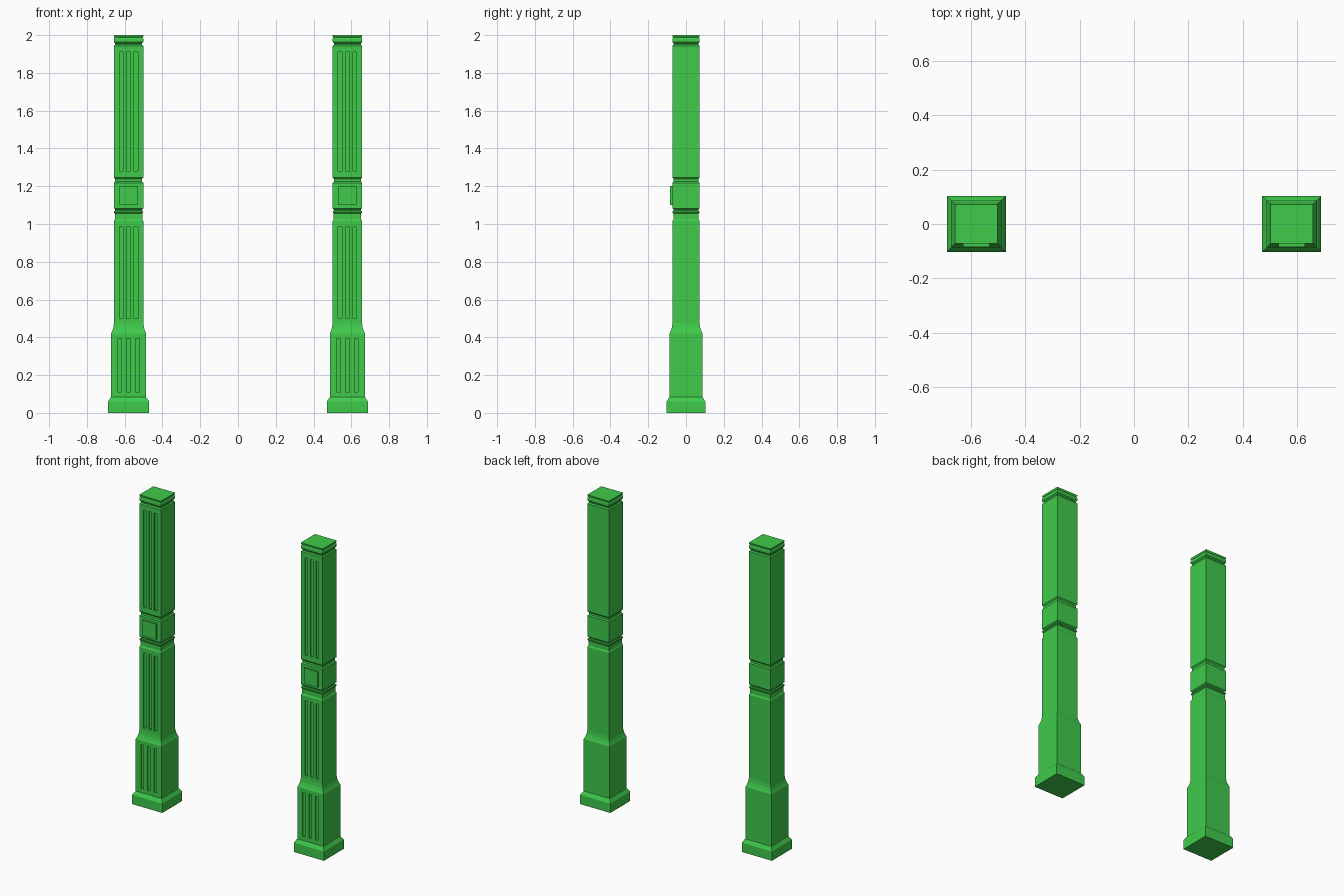
import bpy, bmesh

if "Cube" in bpy.data.objects:
    bpy.data.objects.remove(bpy.data.objects["Cube"])

SHAFT, PLINTH, BASE, NECK = 0.078, 0.093, 0.108, 0.071   # half widths in x
DY = 0.006                                              # posts are slightly shallower in y

# Half width and height, from the foot to the top
PROFILE = [
    (BASE, 0), (BASE, 0.06), (PLINTH + 0.003, 0.08), (PLINTH, 0.083),
    (PLINTH, 0.42), (0.087, 0.433), (0.081, 0.452), (SHAFT, 0.475),
    (SHAFT, 1.015), (NECK + 0.002, 1.025), (NECK + 0.002, 1.055),
    (SHAFT - 0.001, 1.06), (SHAFT - 0.001, 1.068), (NECK, 1.071), (NECK, 1.077),
    (SHAFT, 1.083), (SHAFT, 1.218), (NECK, 1.224), (NECK, 1.238),
    (SHAFT, 1.246), (SHAFT, 1.943), (NECK, 1.949), (NECK, 1.956),
    (SHAFT, 1.963), (SHAFT, 1.98), (SHAFT - 0.004, 1.988), (SHAFT, 1.994), (SHAFT, 2.0),
]

green = bpy.data.materials.new("green")
green.diffuse_color = (0.05, 0.6, 0.07, 1)
green.use_nodes = True
green.node_tree.nodes["Principled BSDF"].inputs["Base Color"].default_value = green.diffuse_color


def finish(name, bm):
    bmesh.ops.recalc_face_normals(bm, faces=bm.faces[:])
    mesh = bpy.data.meshes.new(name)
    bm.to_mesh(mesh)
    bm.free()
    mesh.materials.append(green)
    ob = bpy.data.objects.new(name, mesh)
    bpy.context.collection.objects.link(ob)
    return ob


def add_box(bm, x0, x1, y0, y1, z0, z1):
    verts = bmesh.ops.create_cube(bm, size=1)["verts"]
    for v in verts:
        v.co = (x1 if v.co.x > 0 else x0, y1 if v.co.y > 0 else y0, z1 if v.co.z > 0 else z0)


def make_post(name, cx):
    # Square post lofted through the profile
    bm = bmesh.new()
    rings = [[bm.verts.new((cx + sx * r, sy * (r - DY), z))
              for sx, sy in ((-1, -1), (1, -1), (1, 1), (-1, 1))] for r, z in PROFILE]
    for a, b in zip(rings, rings[1:]):
        for i in range(4):
            j = (i + 1) % 4
            bm.faces.new((a[i], a[j], b[j], b[i]))
    bm.faces.new(rings[0])
    bm.faces.new(rings[-1])
    post = finish(name, bm)

    # Vertical flutes cut into the front face
    bm = bmesh.new()
    for half, z0, z1 in ((PLINTH, 0.11, 0.395), (SHAFT, 0.50, 0.985), (SHAFT, 1.28, 1.91)):
        front = -(half - DY)
        for k in (-1, 0, 1):
            x = cx + k * half * 0.5
            add_box(bm, x - 0.01, x + 0.01, front - 0.02, front + 0.008, z0, z1)
    cutter = finish(name + "_flute_cutter", bm)
    cutter.hide_render = True
    mod = post.modifiers.new("flutes", "BOOLEAN")
    mod.operation = "DIFFERENCE"
    mod.solver = "EXACT"
    mod.object = cutter
    bpy.context.view_layer.objects.active = post
    bpy.ops.object.modifier_apply(modifier=mod.name)
    bpy.data.objects.remove(cutter)

    # Raised square panel on the middle block
    bm = bmesh.new()
    add_box(bm, cx - 0.049, cx + 0.049, -0.084, -0.065, 1.10, 1.20)
    finish(name + "_panel", bm)


make_post("left_post", -0.579)
make_post("right_post", 0.579)
